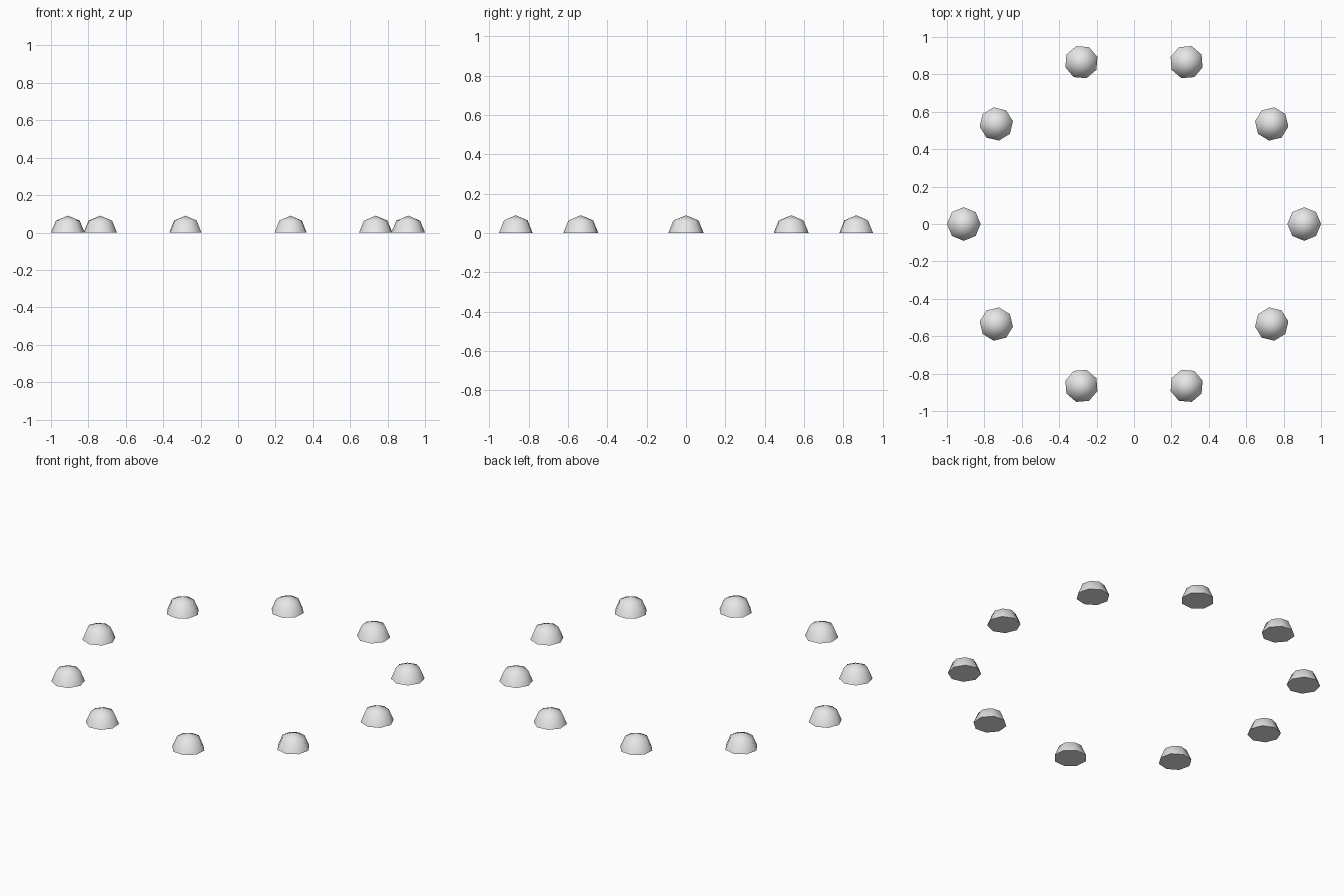
import bpy
import bmesh
from math import cos, sin, tau

if "Cube" in bpy.data.objects:
    bpy.data.objects.remove(bpy.data.objects["Cube"], do_unlink=True)

COUNT = 10
RING_RADIUS = 0.91
DOME_RADIUS = 0.09

# Plain grey material
grey = bpy.data.materials.new("light_grey")
grey.use_nodes = True
colour = (0.8, 0.8, 0.8, 1)
grey.diffuse_color = colour
grey.node_tree.nodes["Principled BSDF"].inputs["Base Color"].default_value = colour


def dome_mesh():
    """Upper half of an eight-sided sphere, closed by a flat base."""
    bm = bmesh.new()
    bmesh.ops.create_uvsphere(bm, u_segments=8, v_segments=4, radius=DOME_RADIUS)
    lower = [v for v in bm.verts if v.co.z < -0.001]
    bmesh.ops.delete(bm, geom=lower, context="VERTS")
    for f in bm.faces:
        f.smooth = True
    rim = [e for e in bm.edges if e.is_boundary]
    for e in rim:
        e.smooth = False
    base = bmesh.ops.contextual_create(bm, geom=rim)["faces"]
    for f in base:
        f.smooth = False
    bmesh.ops.recalc_face_normals(bm, faces=bm.faces)
    mesh = bpy.data.meshes.new("dome")
    bm.to_mesh(mesh)
    bm.free()
    mesh.materials.append(grey)
    return mesh


# Ring of domes, each turned to face outward
mesh = dome_mesh()
for i in range(COUNT):
    angle = tau * i / COUNT
    dome = bpy.data.objects.new(f"dome_{i + 1}", mesh)
    dome.location = (RING_RADIUS * cos(angle), RING_RADIUS * sin(angle), 0)
    dome.rotation_euler.z = angle
    bpy.context.collection.objects.link(dome)
